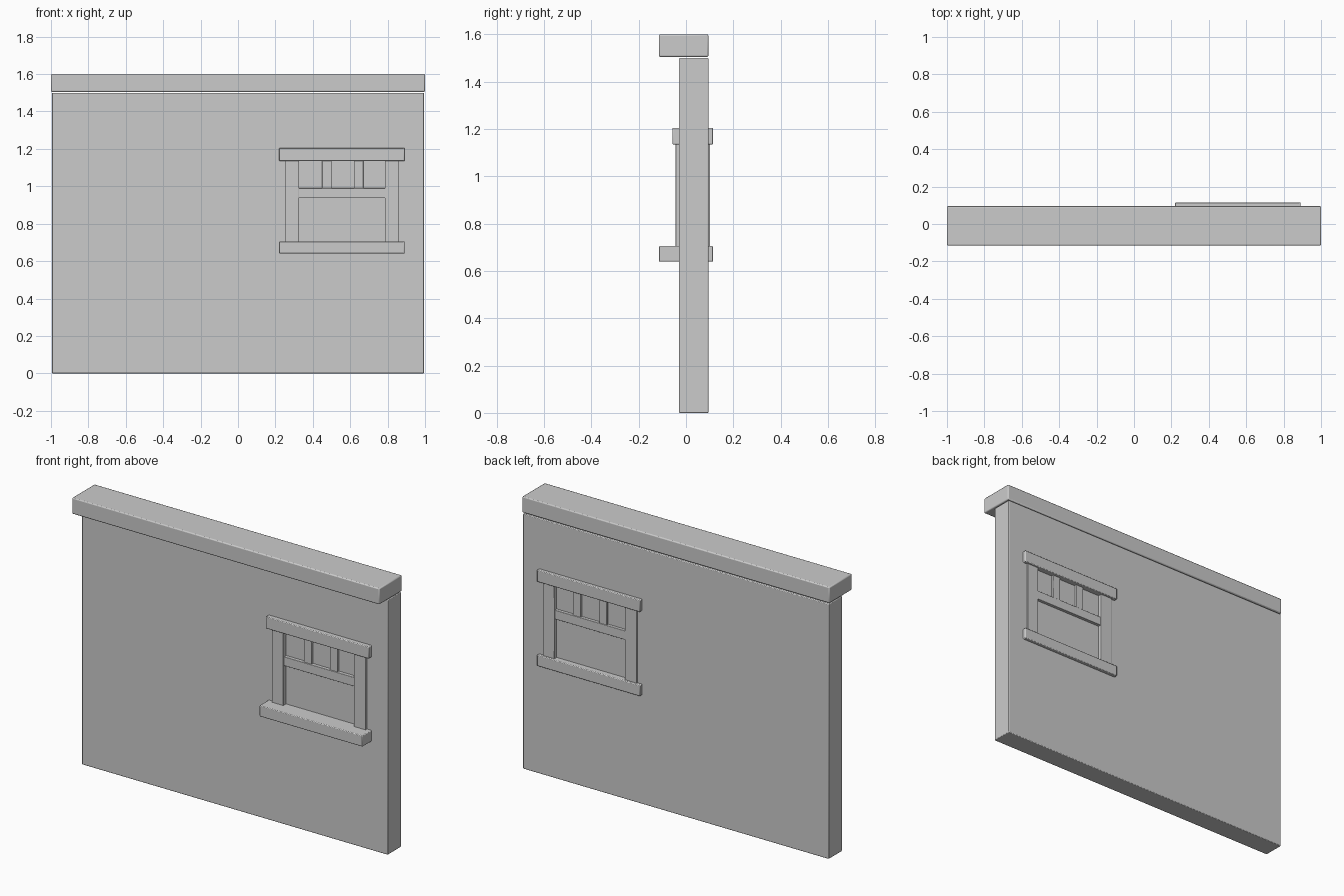
import bpy
from mathutils import Vector

if "Cube" in bpy.data.objects:
    bpy.data.objects.remove(bpy.data.objects["Cube"])

# Plain grey plaster for every part
grey = bpy.data.materials.new("plaster_grey")
grey.use_nodes = True
colour = (0.6, 0.6, 0.6, 1)
grey.diffuse_color = colour
grey.node_tree.nodes["Principled BSDF"].inputs["Base Color"].default_value = colour


def box(name, x, y, z, bevel=0.004):
    """Bevelled box spanning the given x, y and z ranges."""
    low, high = Vector((x[0], y[0], z[0])), Vector((x[1], y[1], z[1]))
    bpy.ops.mesh.primitive_cube_add(size=1, location=(low + high) / 2)
    ob = bpy.context.object
    ob.name = name
    ob.scale = high - low
    bpy.ops.object.transform_apply(location=False, rotation=False, scale=True)
    ob.data.materials.append(grey)
    if bevel:
        mod = ob.modifiers.new("soft_edges", 'BEVEL')
        mod.width = bevel
        mod.segments = 2
        mod.limit_method = 'ANGLE'
        bpy.ops.object.shade_smooth_by_angle()
    return ob


# Wall slab and overhanging cap
wall = box("wall", (-0.995, 0.995), (-0.03, 0.095), (0, 1.5))
box("wall_cap", (-1, 1), (-0.115, 0.095), (1.505, 1.6), 0.006)

# Window opening through the wall
cutter = box("window_cutter", (0.3, 0.81), (-0.3, 0.3), (0.67, 1.17), 0)
cutter.hide_render = True
cutter.hide_viewport = True
cutter.display_type = 'WIRE'
cut = wall.modifiers.new("window_opening", 'BOOLEAN')
cut.object = cutter
cut.solver = 'EXACT'

# Window pane, slightly recessed on both sides
box("window_pane", (0.29, 0.82), (-0.018, 0.08), (0.66, 1.18), 0)

# Window frame
box("window_header", (0.22, 0.89), (-0.057, 0.115), (1.135, 1.205))
box("window_sill", (0.22, 0.89), (-0.115, 0.115), (0.64, 0.705))
for side, x in (("right", 0.25), ("left", 0.785)):
    box(side + "_jamb", (x, x + 0.076), (-0.044, 0.102), (0.68, 1.16), 0.002)

# Transom and the two small glazing bars above it
box("window_transom", (0.31, 0.8), (-0.038, 0.098), (0.937, 0.99), 0.002)
for side, x in (("right", 0.45), ("left", 0.62)):
    box(side + "_glazing_bar", (x, x + 0.05), (-0.032, 0.094), (0.97, 1.16), 0.002)
